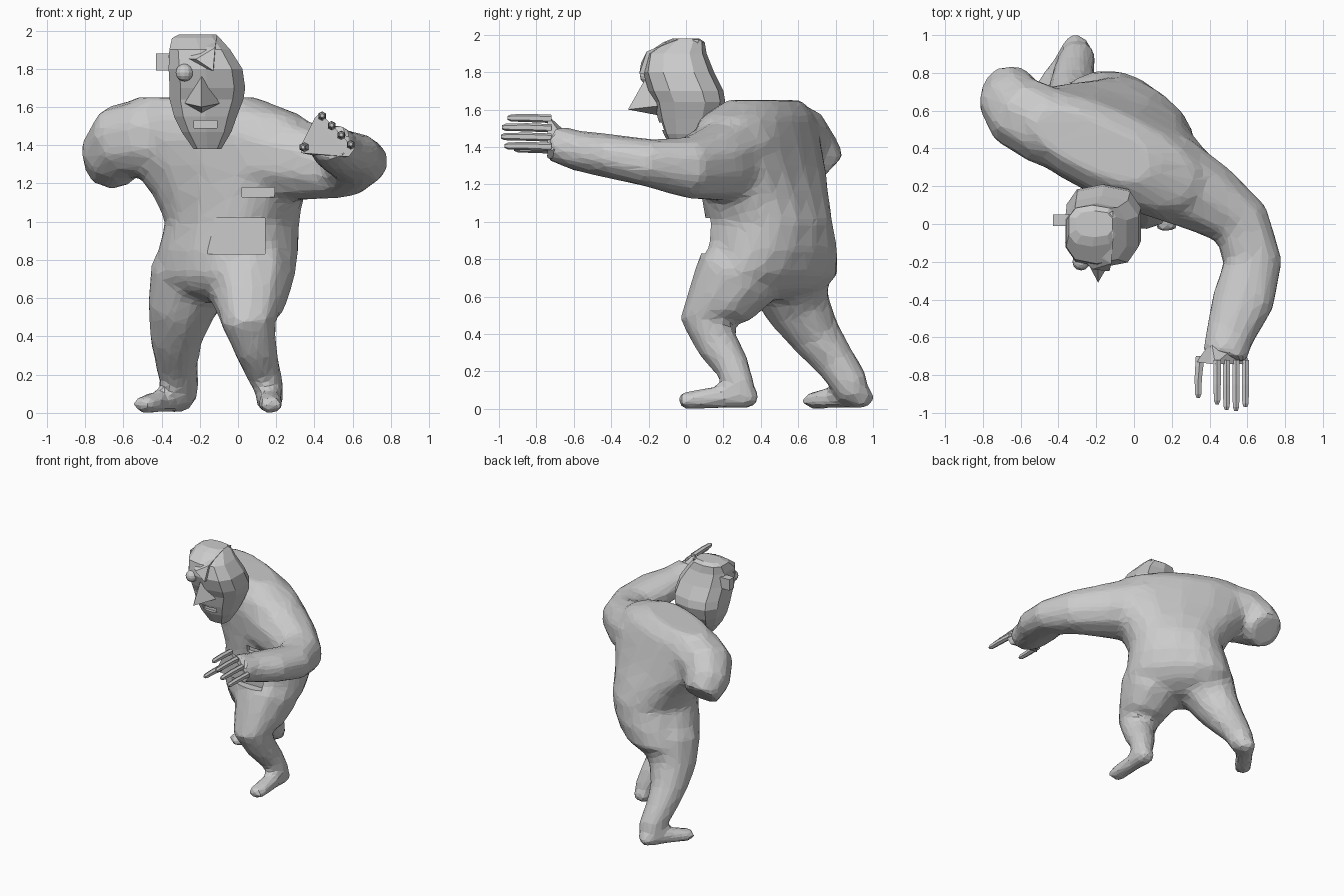
import bpy, bmesh, math
from mathutils import Vector, Quaternion

if "Cube" in bpy.data.objects:
    bpy.data.objects.remove(bpy.data.objects["Cube"])


def finish(name, bm):
    bmesh.ops.recalc_face_normals(bm, faces=bm.faces[:])
    me = bpy.data.meshes.new(name)
    bm.to_mesh(me)
    bm.free()
    ob = bpy.data.objects.new(name, me)
    bpy.context.collection.objects.link(ob)
    return ob


def skin(name, rings):
    """Closed loft through rings of equal point count."""
    bm = bmesh.new()
    vs = [[bm.verts.new(p) for p in r] for r in rings]
    n = len(vs[0])
    for a, b in zip(vs, vs[1:]):
        for i in range(n):
            j = (i + 1) % n
            bm.faces.new((a[i], a[j], b[j], b[i]))
    bm.faces.new(vs[0][::-1])
    bm.faces.new(vs[-1])
    return finish(name, bm)


def oval(n, a, b, power=2.4):
    """Slightly squared ellipse."""
    pts = []
    for i in range(n):
        t = 2 * math.pi * (i + 0.5) / n
        c, s = math.cos(t), math.sin(t)
        pts.append(Vector((math.copysign(abs(c) ** (2 / power), c) * a,
                           math.copysign(abs(s) ** (2 / power), s) * b, 0)))
    return pts


def stack(name, rows, n, power=2.4):
    """Loft of horizontal ovals: z, x, y, half width, half depth, yaw."""
    rings = []
    for z, x, y, a, b, yaw in rows:
        q = Quaternion((0, 0, 1), math.radians(yaw))
        rings.append([q @ p + Vector((x, y, z)) for p in oval(n, a, b, power)])
    return skin(name, rings)


def tube(name, rows, n=10, power=2.2):
    """Limb along a path: x, y, z, half width, half height."""
    pts = [Vector(r[:3]) for r in rows]
    rings, q, last = [], None, None
    for i, p in enumerate(pts):
        t = (pts[min(i + 1, len(pts) - 1)] - pts[max(i - 1, 0)]).normalized()
        q = t.to_track_quat('Z', 'Y') if q is None else last.rotation_difference(t) @ q
        last = t
        rings.append([q @ v + p for v in oval(n, rows[i][3], rows[i][-1], power)])
    return skin(name, rings)


def hull(name, pts):
    bm = bmesh.new()
    for p in pts:
        bm.verts.new(p)
    res = bmesh.ops.convex_hull(bm, input=bm.verts[:])
    junk = [v for v in res['geom_interior'] if isinstance(v, bmesh.types.BMVert)]
    bmesh.ops.delete(bm, geom=junk, context='VERTS')
    return finish(name, bm)


def box(name, lo, hi):
    return hull(name, [(x, y, z) for x in (lo[0], hi[0])
                       for y in (lo[1], hi[1]) for z in (lo[2], hi[2])])


def modify(ob, kind, **settings):
    m = ob.modifiers.new("step", kind)
    for k, v in settings.items():
        setattr(m, k, v)
    bpy.context.view_layer.objects.active = ob
    bpy.ops.object.modifier_apply(modifier=m.name)


def combine(target, others, op):
    for o in others:
        modify(target, 'BOOLEAN', operation=op, object=o, solver='EXACT')
        bpy.data.objects.remove(o)


# Torso, twisted from hips to shoulders
body = stack("body", [
    (0.58, -.09, .42, .20, .12, -48),
    (0.64, -.08, .43, .34, .23, -47),
    (0.72, -.07, .44, .41, .29, -46),
    (0.85, -.05, .45, .38, .31, -42),
    (1.00, -.03, .445, .35, .305, -36),
    (1.15, -.05, .42, .42, .285, -30),
    (1.30, -.07, .39, .54, .265, -26),
    (1.44, -.09, .37, .57, .25, -25),
    (1.56, -.14, .385, .50, .22, -25),
    (1.65, -.22, .42, .34, .14, -25)], 18)

# Arm that ends in a flat stump
short_arm = tube("short_arm", [
    (-.28, .45, 1.43, .22), (-.48, .525, 1.44, .215), (-.60, .59, 1.42, .205),
    (-.655, .665, 1.345, .175), (-.66, .75, 1.26, .135)])

# Arm stretched forward
long_arm = tube("long_arm", [
    (.14, .27, 1.35, .25), (.40, .13, 1.31, .20), (.57, 0, 1.29, .165),
    (.63, -.2, 1.315, .16, .13), (.58, -.4, 1.35, .17, .12),
    (.51, -.58, 1.38, .135, .11), (.475, -.71, 1.42, .12, .10)])

# Legs
front_leg = tube("front_leg", [
    (.06, .38, .90, .20), (.06, .27, .70, .235), (.06, .18, .57, .19),
    (.055, .11, .47, .145), (.09, .17, .34, .115), (.13, .25, .22, .095),
    (.165, .29, .12, .08), (.165, .29, .05, .07)])
back_leg = tube("back_leg", [
    (-.17, .50, .90, .20), (-.24, .55, .70, .225), (-.30, .60, .54, .175),
    (-.325, .70, .38, .135), (-.32, .80, .25, .11), (-.30, .88, .13, .10),
    (-.29, .90, .05, .075)])


# Feet, heel to toe
def foot(name, heel, toe):
    h, t = Vector(heel), Vector(toe)
    rows = [(0, .055, .045, .043), (.12, .075, .065, .068), (.4, .065, .07, .068),
            (.75, .07, .052, .055), (.94, .065, .045, .048), (1, .055, .042, .035)]
    return tube(name, [(*h.lerp(t, k), w, hh) for k, w, z, hh in rows
                       for h, t in [(Vector((*heel[:2], max(z, hh) - .004)),
                                     Vector((*toe[:2], max(z, hh) - .004)))]], 8)


front_foot = foot("front_foot", (.165, .38, 0), (.17, -.04, 0))
back_foot = foot("back_foot", (-.275, .98, 0), (-.51, .645, 0))
combine(body, [short_arm, long_arm, front_leg, back_leg, front_foot, back_foot], 'UNION')

# Blend the limbs into one faceted skin
modify(body, 'REMESH', mode='VOXEL', voxel_size=.025)
modify(body, 'SMOOTH', factor=.5, iterations=8)
modify(body, 'DECIMATE', ratio=.12)
for p in body.data.polygons:
    p.use_smooth = False

# Palm, then recesses in the belly and below the chest
palm = hull("palm", [(.43, -.74, 1.57), (.61, -.74, 1.38), (.58, -.74, 1.34),
                     (.33, -.73, 1.36), (.33, -.73, 1.40), (.40, -.74, 1.54),
                     (.41, -.62, 1.46), (.57, -.62, 1.40), (.47, -.62, 1.33)])
combine(body, [palm], 'UNION')
combine(body, [box("belly_cut", (-.16, -.2, .83), (.14, .15, 1.02)),
               box("chest_cut", (.02, -.2, 1.13), (.19, .12, 1.18))], 'DIFFERENCE')

# Fingers
for i in range(4):
    x, z = .44 + .05 * i, 1.55 - .05 * i
    tip = (-.955, -.985, -.99, -.97)[i]
    tube("finger", [(x, -.72, z, .022), (x, -.85, z + .005, .022),
                    (x, tip + .02, z + .005, .019), (x, tip, z + .005, .01)], 6)
tube("thumb", [(.35, -.70, 1.39, .026), (.34, -.82, 1.39, .022),
               (.34, -.90, 1.39, .019), (.34, -.92, 1.39, .01)], 6)

# Head with narrow jaw and sloping back
head = stack("head", [
    (1.38, -.16, -.01, .075, .06, 0),
    (1.47, -.165, .0, .135, .12, 0),
    (1.55, -.17, .015, .17, .165, 0),
    (1.64, -.165, .02, .20, .19, 0),
    (1.70, -.16, .0, .205, .20, 0),
    (1.80, -.17, -.04, .20, .19, 0),
    (1.90, -.20, -.05, .165, .16, 0),
    (1.96, -.22, -.01, .13, .11, 0),
    (1.98, -.21, .0, .10, .07, 0)], 10, 2.8)
nose = hull("nose", [(-.19, -.22, 1.76), (-.19, -.31, 1.60), (-.28, -.14, 1.62),
                     (-.09, -.14, 1.62), (-.19, -.10, 1.56)])
# Hair swept to one side with a steep edge
hair = hull("hair", [(-.365, -.10, 1.86), (-.35, -.08, 1.93), (-.22, -.24, 1.85),
                     (-.13, -.25, 1.79), (-.12, -.21, 1.91), (-.11, -.05, 1.975),
                     (-.31, -.03, 1.96), (-.11, .0, 1.8), (-.11, .07, 1.975)])
combine(head, [nose, hair, box("ear", (-.43, -.01, 1.79), (-.30, .05, 1.88))], 'UNION')
combine(head, [box("mouth_cut", (-.23, -.3, 1.49), (-.11, -.10, 1.53))], 'DIFFERENCE')

# Bulging eye
bpy.ops.mesh.primitive_uv_sphere_add(segments=12, ring_count=8, radius=.046,
                                     location=(-.28, -.2, 1.78))
bpy.context.object.name = "eye"
